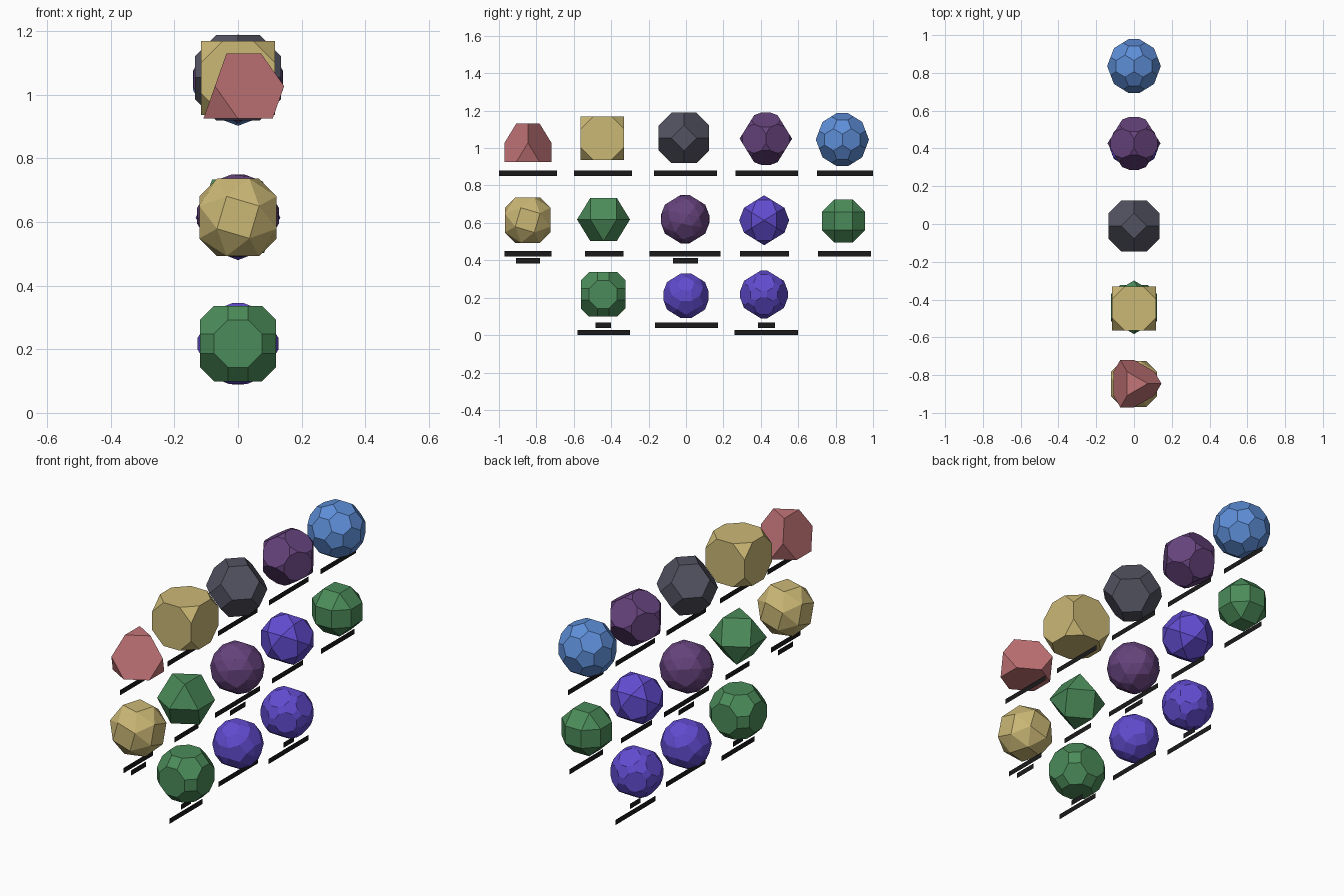
import bpy, bmesh
from math import sqrt, radians, cos, sin
from mathutils import Matrix, Vector

if "Cube" in bpy.data.objects:
    bpy.data.objects.remove(bpy.data.objects["Cube"])

P = (1 + sqrt(5)) / 2
Q = 1 + sqrt(2)
T = 1.839287

# Rotations that generate the cubic and icosahedral symmetry groups
R3 = Matrix.Rotation(radians(120), 3, Vector((1, 1, 1)))
CUBIC = [R3, Matrix.Rotation(radians(90), 3, 'Z')]
ICO = [R3, Matrix.Rotation(radians(72), 3, Vector((0, 1, P)))]


def key(v):
    return tuple(round(c * 200) for c in v)


def orbit(seed, gens, mirror=True, flip=False):
    """All images of a seed vertex under a symmetry group."""
    todo, seen = [Vector(seed)], {}
    while todo:
        v = todo.pop()
        if key(v) in seen:
            continue
        seen[key(v)] = v
        todo += [g @ v for g in gens]
        if mirror:
            todo.append(-v)
    return [Vector((v.x, v.z, v.y)) if flip else v for v in seen.values()]


def ring(n, r, z, start):
    return [Vector((r * cos(radians(start + 360 * i / n)),
                    r * sin(radians(start + 360 * i / n)), z)) for i in range(n)]


def material(name, rgb):
    m = bpy.data.materials.new(name)
    m.diffuse_color = (*rgb, 1)
    m.use_nodes = True
    m.node_tree.nodes["Principled BSDF"].inputs["Base Color"].default_value = m.diffuse_color
    return m


RED = material("red", (0.56, 0.18, 0.19))
GOLD = material("gold", (0.60, 0.48, 0.18))
SLATE = material("slate", (0.085, 0.085, 0.12))
PLUM = material("plum", (0.13, 0.055, 0.20))
BLUE = material("blue", (0.11, 0.27, 0.68))
GREEN = material("green", (0.07, 0.26, 0.10))
VIOLET = material("violet", (0.12, 0.07, 0.62))
BLACK = material("black", (0.01, 0.01, 0.01))


def add_object(name, bm, mat):
    me = bpy.data.meshes.new(name)
    bm.to_mesh(me)
    bm.free()
    me.materials.append(mat)
    ob = bpy.data.objects.new(name, me)
    bpy.context.collection.objects.link(ob)
    return ob


def solid(name, pts, scale, y, z, mat):
    """Convex hull of the vertices with coplanar triangles merged."""
    bm = bmesh.new()
    for p in pts:
        bm.verts.new(p)
    bmesh.ops.convex_hull(bm, input=bm.verts[:])
    bmesh.ops.dissolve_limit(bm, angle_limit=0.02, verts=bm.verts[:], edges=bm.edges[:])
    bmesh.ops.recalc_face_normals(bm, faces=bm.faces[:])
    bmesh.ops.transform(bm, verts=bm.verts[:], matrix=Matrix.Scale(scale, 4))
    add_object(name, bm, mat).location = (0, y, z)


H = sqrt(2 / 3)
S3 = 1 / sqrt(3)

# Top row: truncated regular solids
solid("truncated_tetrahedron",
      ring(6, 1, 0, 30) + ring(3, 2 * S3, H, 0) + ring(3, S3, 2 * H, 0),
      0.1257, -0.845, 0.925, RED)
solid("truncated_cube", orbit((Q - 2, 1, 1), CUBIC), 0.1165, -0.447, 1.053, GOLD)
solid("truncated_octahedron", orbit((0, 1, 2), CUBIC), 0.0675, -0.011, 1.054, SLATE)
solid("truncated_dodecahedron", orbit((1 / P, 0, 2 + P), ICO, flip=True),
      0.0388, 0.427, 1.05, PLUM)
solid("truncated_icosahedron", orbit((0, 1, 3 * P), ICO), 0.0293, 0.836, 1.045, BLUE)

# Middle row
solid("snub_cube", orbit((1, 1 / T, T), CUBIC, mirror=False), 0.0661, -0.847, 0.615, GOLD)
solid("cuboctahedron", ring(6, 1, 0, 30) + ring(3, S3, H, 60) + ring(3, S3, -H, 0),
      0.1415, -0.441, 0.618, GREEN)
X = 0.94315125924
snub = Vector((P**2 - P**2 * X, -P**3 + P * X + 2 * P * X * X, X))
solid("snub_dodecahedron", orbit(snub, ICO, mirror=False), 0.1375, -0.005, 0.62, PLUM)
solid("icosidodecahedron", orbit((0, 0, P), ICO), 0.0825, 0.418, 0.614, VIOLET)
solid("rhombicuboctahedron", orbit((1, 1, Q), CUBIC), 0.048, 0.842, 0.61, GREEN)

# Bottom row
solid("great_rhombicuboctahedron", orbit((1, Q, 2 * Q - 1), CUBIC),
      0.0311, -0.443, 0.2175, GREEN)
solid("rhombicosidodecahedron", orbit((1, 1, P**3), ICO), 0.0281, 0.0, 0.21, VIOLET)
solid("great_rhombicosidodecahedron", orbit((1 / P, 1 / P, 3 + P), ICO),
      0.0277, 0.417, 0.2175, VIOLET)

# Flat blank caption strips below the solids: z centre -> (y start, y end)
STRIPS = {
    0.865: [(-1.0, -0.69), (-0.6, -0.29), (-0.17, 0.165), (0.265, 0.60), (0.70, 1.0)],
    0.435: [(-0.97, -0.72), (-0.54, -0.335), (-0.195, 0.185), (0.29, 0.55), (0.705, 0.99)],
    0.398: [(-0.91, -0.78), (-0.07, 0.065)],
    0.053: [(-0.485, -0.40), (-0.165, 0.17), (0.385, 0.475)],
    0.014: [(-0.58, -0.30), (0.26, 0.60)],
}
for zc, spans in STRIPS.items():
    for a, b in spans:
        bm = bmesh.new()
        bm.faces.new([bm.verts.new((0, y, zc + dz)) for y, dz in
                      ((a, -0.014), (b, -0.014), (b, 0.014), (a, 0.014))])
        add_object("caption_strip", bm, BLACK)
